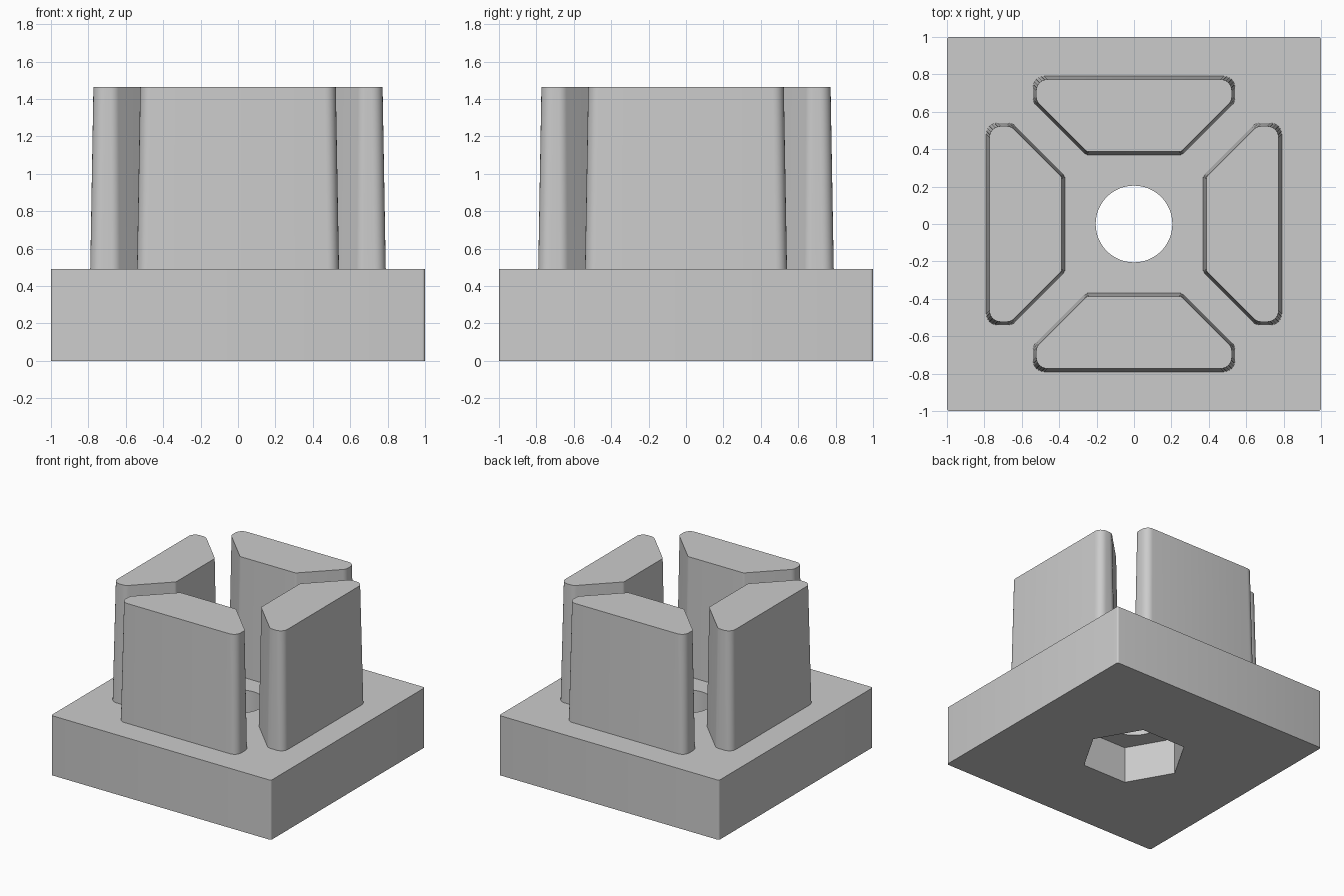
import bpy, bmesh, math
from mathutils import Vector, Matrix

cube = bpy.data.objects.get("Cube")
if cube:
    bpy.data.objects.remove(cube, do_unlink=True)

BASE_TOP, TOP = 0.49, 1.465

grey = bpy.data.materials.new("light grey")
colour = (0.6, 0.6, 0.6, 1)
grey.diffuse_color = colour
grey.use_nodes = True
grey.node_tree.nodes["Principled BSDF"].inputs["Base Color"].default_value = colour


def rounded(corners, radii, steps=6):
    """Outline with each corner replaced by an arc."""
    points = []
    for i, p in enumerate(corners):
        a = (corners[i - 1] - p).normalized()
        b = (corners[(i + 1) % len(corners)] - p).normalized()
        half = a.angle(b) / 2
        r = radii[i]
        centre = p + (a + b).normalized() * (r / math.sin(half))
        start = p + a * (r / math.tan(half)) - centre
        end = p + b * (r / math.tan(half)) - centre
        sweep = math.pi - 2 * half
        for k in range(steps + 1):
            t = k / steps
            points.append(centre + (start * math.sin((1 - t) * sweep)
                                    + end * math.sin(t * sweep)) / math.sin(sweep))
    return points


def loft(name, lower, upper, z0, z1):
    """Solid between two outlines with matching points."""
    bm = bmesh.new()
    low = [bm.verts.new((p.x, p.y, z0)) for p in lower]
    high = [bm.verts.new((p.x, p.y, z1)) for p in upper]
    n = len(low)
    bm.faces.new(low)
    bm.faces.new(high)
    for i in range(n):
        j = (i + 1) % n
        bm.faces.new((low[i], low[j], high[j], high[i]))
    bmesh.ops.recalc_face_normals(bm, faces=bm.faces)
    mesh = bpy.data.meshes.new(name)
    bm.to_mesh(mesh)
    bm.free()
    mesh.materials.append(grey)
    obj = bpy.data.objects.new(name, mesh)
    bpy.context.collection.objects.link(obj)
    return obj


def select(obj):
    bpy.ops.object.select_all(action='DESELECT')
    obj.select_set(True)
    bpy.context.view_layer.objects.active = obj


def smooth(obj):
    select(obj)
    bpy.ops.object.shade_smooth_by_angle(angle=math.radians(30))


def ring(sides, r):
    return [Vector((r * math.cos(math.tau * i / sides), r * math.sin(math.tau * i / sides)))
            for i in range(sides)]


# Square base with slightly eased vertical edges
square = [Vector(c) for c in ((-1, -1), (1, -1), (1, 1), (-1, 1))]
outline = rounded(square, [0.015] * 4, 4)
base = loft("base_plate", outline, outline, 0, BASE_TOP)

# Round through hole and hexagonal nut pocket underneath
for name, sides, r, z0, z1 in (("hole_cutter", 64, 0.205, -0.1, 0.6),
                               ("nut_pocket_cutter", 6, 0.4, -0.1, 0.3)):
    cutter = loft(name, ring(sides, r), ring(sides, r), z0, z1)
    cutter.hide_render = True
    mod = base.modifiers.new(name, 'BOOLEAN')
    mod.operation = 'DIFFERENCE'
    mod.solver = 'EXACT'
    mod.object = cutter
    select(base)
    bpy.ops.object.modifier_apply(modifier=name)
    bpy.data.objects.remove(cutter, do_unlink=True)
smooth(base)


def block_outline(d):
    """Chamfered wedge outline, inset by d."""
    out, inn, side = 0.79 - d, 0.37 + d, 0.54 - d
    c = -0.11 - d * math.sqrt(2)
    right = [Vector((side, -out)), Vector((side, c - side)), Vector((inn + c, -inn))]
    left = [Vector((-p.x, p.y)) for p in reversed(right)]
    return rounded(right + left, [0.06, 0.06, 0.03, 0.03, 0.06, 0.06])


# Four tapered wedge blocks around the hole
for i, side in enumerate(("front", "left", "back", "right")):
    block = loft(side + "_block", block_outline(0), block_outline(0.017), BASE_TOP, TOP)
    block.data.transform(Matrix.Rotation(i * math.pi / 2, 4, 'Z'))
    smooth(block)
